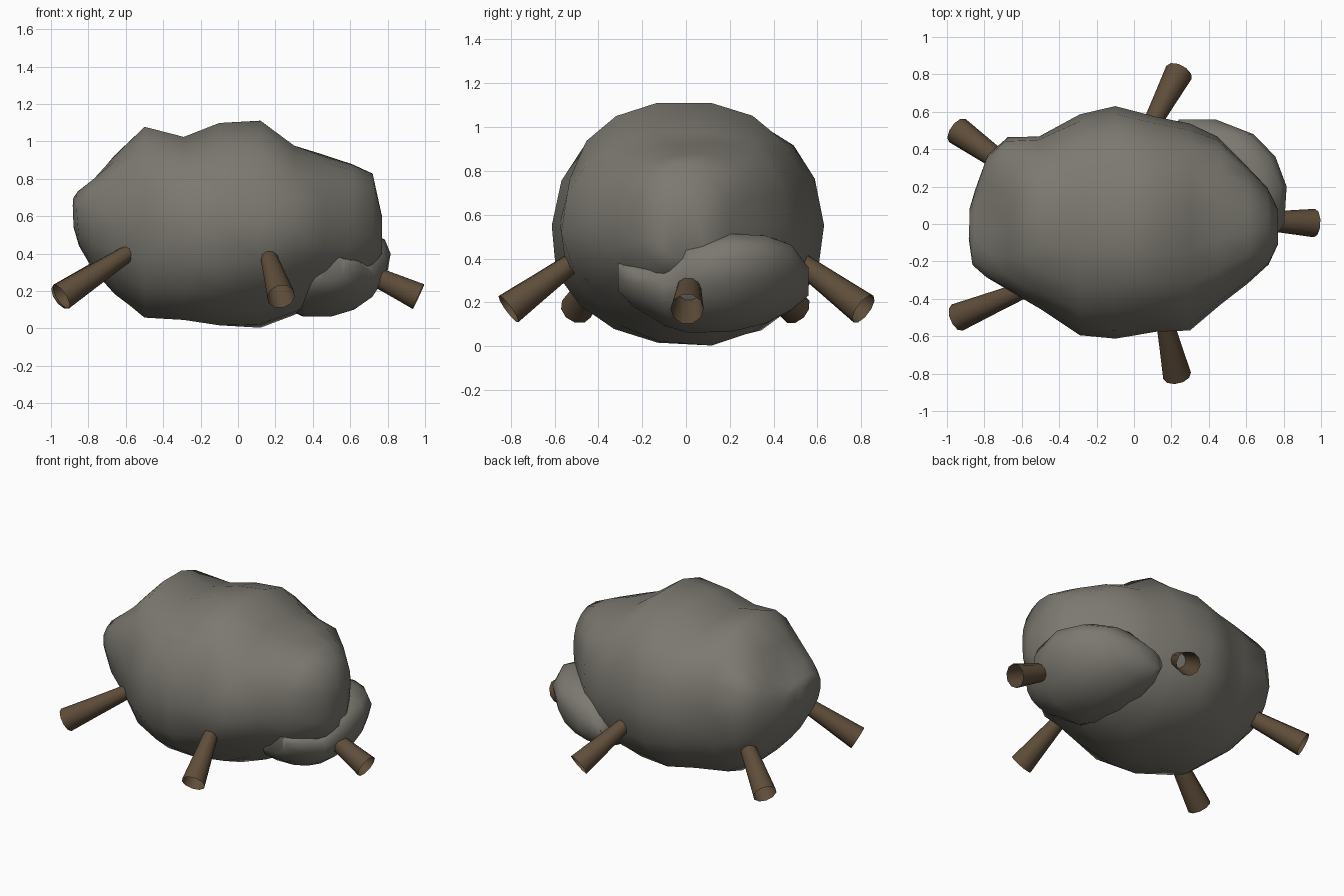
import bpy, bmesh, math, random
from mathutils import Vector

random.seed(4)
cube = bpy.data.objects.get("Cube")
if cube:
    bpy.data.objects.remove(cube, do_unlink=True)


def material(name, rgb):
    m = bpy.data.materials.new(name)
    m.use_nodes = True
    m.diffuse_color = (*rgb, 1)
    bsdf = m.node_tree.nodes["Principled BSDF"]
    bsdf.inputs["Base Color"].default_value = (*rgb, 1)
    bsdf.inputs["Roughness"].default_value = 0.9
    return m


stone = material("grey stone", (0.2, 0.19, 0.162))
wood = material("brown wood", (0.113, 0.074, 0.042))


def loft(name, rings, mat, closed, angle):
    """Skin a list of point rings, optionally capping both ends."""
    bm = bmesh.new()
    loops = [[bm.verts.new(p) for p in ring] for ring in rings]
    for a, b in zip(loops, loops[1:]):
        n = len(a)
        for i in range(n):
            j = (i + 1) % n
            bm.faces.new((a[i], a[j], b[j], b[i]))
    if closed:
        bm.faces.new(loops[0])
        bm.faces.new(loops[-1])
        bmesh.ops.triangulate(bm, faces=bm.faces[:])
    bmesh.ops.recalc_face_normals(bm, faces=bm.faces[:])
    mesh = bpy.data.meshes.new(name)
    bm.to_mesh(mesh)
    bm.free()
    mesh.materials.append(mat)
    obj = bpy.data.objects.new(name, mesh)
    bpy.context.collection.objects.link(obj)
    bpy.ops.object.select_all(action='DESELECT')
    obj.select_set(True)
    bpy.context.view_layer.objects.active = obj
    bpy.ops.object.shade_smooth_by_angle(angle=math.radians(angle))
    return obj


def boulder_ring(low_side, high_side, low_z, high_z, sides, power=0.87):
    """Rounded section fitted to its bounds, slightly uneven."""
    pts = []
    for i in range(sides):
        t = math.tau * i / sides
        k = random.uniform(0.98, 1.01)
        c, s = math.cos(t), math.sin(t)
        u = math.copysign(abs(c) ** power, c) * k
        v = math.copysign(abs(s) ** power, s) * k
        pts.append(((low_side + high_side) / 2 + u * (high_side - low_side) / 2,
                    (low_z + high_z) / 2 + v * (high_z - low_z) / 2))
    return pts


# Bulges and hollows of the main boulder: centre, reach, offset
dents = [
    ((0.43, 0.42, 0.93), 0.22, (0.01, 0.04, 0.05)),
    ((0.58, 0.40, 0.55), 0.32, (-0.03, -0.03, 0)),
    ((0.28, -0.42, 0.13), 0.42, (-0.03, 0.06, 0.06)),
    ((0.00, -0.53, 0.85), 0.35, (0, 0.035, -0.02)),
    ((-0.74, -0.25, 0.70), 0.26, (-0.03, -0.03, 0.04)),
    ((-0.68, 0.42, 0.70), 0.30, (-0.03, 0.02, 0.07)),
    ((-0.15, 0.25, 1.03), 0.28, (0, 0, -0.04)),
]


def dent(point):
    p = Vector(point)
    moved = p.copy()
    for centre, reach, offset in dents:
        moved += Vector(offset) * max(0, 1 - (p - Vector(centre)).length / reach)
    return moved


# Main boulder: sections along x (x, y low, y high, z low, z high)
body = [
    (-0.88, -0.08, 0.08, 0.54, 0.70),
    (-0.85, -0.21, 0.18, 0.44, 0.73),
    (-0.77, -0.28, 0.36, 0.30, 0.80),
    (-0.66, -0.35, 0.45, 0.18, 0.93),
    (-0.50, -0.46, 0.47, 0.055, 1.08),
    (-0.29, -0.60, 0.59, 0.035, 1.04),
    (-0.10, -0.62, 0.63, 0.005, 1.10),
    (0.12, -0.59, 0.57, 0.0, 1.125),
    (0.30, -0.57, 0.54, 0.06, 0.98),
    (0.46, -0.44, 0.48, 0.15, 0.93),
    (0.61, -0.32, 0.35, 0.25, 0.88),
    (0.72, -0.22, 0.20, 0.33, 0.83),
    (0.77, -0.11, 0.08, 0.40, 0.60),
]
loft("main_boulder",
     [[dent((x, y, z)) for y, z in boulder_ring(*bounds, 18)] for x, *bounds in body],
     stone, True, 60)

# Small boulder at one end: sections along y (y, x low, x high, z low, z high)
lump = [
    (-0.31, 0.40, 0.56, 0.25, 0.38),
    (-0.24, 0.32, 0.66, 0.18, 0.38),
    (-0.10, 0.27, 0.75, 0.09, 0.36),
    (0.00, 0.26, 0.79, 0.06, 0.48),
    (0.20, 0.24, 0.79, 0.06, 0.52),
    (0.36, 0.22, 0.72, 0.10, 0.51),
    (0.48, 0.21, 0.61, 0.16, 0.47),
    (0.56, 0.24, 0.42, 0.23, 0.36),
]
# Its underside slopes back beneath the main boulder
loft("small_boulder",
     [[(x + 0.45 * (z - 0.28), y, z) for x, z in boulder_ring(*bounds, 14)]
      for y, *bounds in lump],
     stone, True, 60)

# Hollow flared wooden pegs, open at the outer end
pegs = {
    "front_right_peg": ((-0.56, -0.34, 0.42), (-0.945, -0.50, 0.17)),
    "back_right_peg": ((-0.58, 0.24, 0.42), (-0.945, 0.50, 0.17)),
    "front_left_peg": ((0.155, -0.48, 0.41), (0.23, -0.81, 0.17)),
    "back_left_peg": ((0.06, 0.47, 0.42), (0.24, 0.81, 0.17)),
    "left_end_peg": ((0.60, 0.02, 0.34), (0.965, 0.005, 0.17)),
}
for name, (start, end) in pegs.items():
    start, end = Vector(start), Vector(end)
    turn = (end - start).to_track_quat('Z', 'Y')
    rings = []
    for t, radius in ((0, 0.042), (0.55, 0.06), (1, 0.076)):
        rings.append([start.lerp(end, t) + turn @ Vector(
            (radius * math.cos(math.tau * i / 10), radius * math.sin(math.tau * i / 10), 0))
            for i in range(10)])
    loft(name, rings, wood, False, 50)
